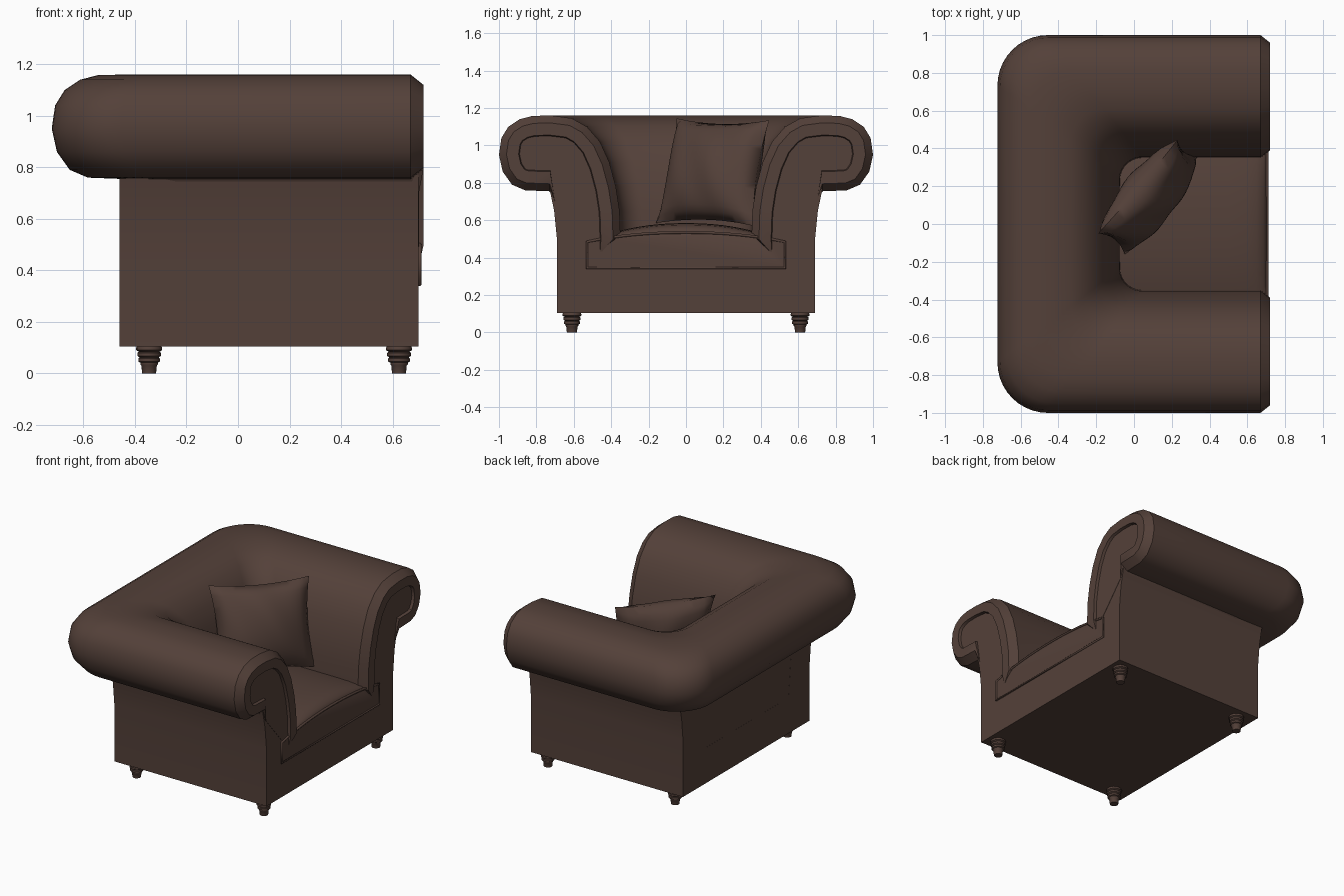
import bpy, bmesh, math
from mathutils import Vector

if "Cube" in bpy.data.objects:
    bpy.data.objects.remove(bpy.data.objects["Cube"])

brown = bpy.data.materials.new("brown leather")
brown.diffuse_color = (0.088, 0.052, 0.041, 1)
brown.use_nodes = True
brown.node_tree.nodes["Principled BSDF"].inputs["Base Color"].default_value = brown.diffuse_color


def finish(name, bm, angle=35):
    bmesh.ops.remove_doubles(bm, verts=bm.verts, dist=0.0002)
    bmesh.ops.recalc_face_normals(bm, faces=bm.faces)
    me = bpy.data.meshes.new(name)
    bm.to_mesh(me)
    bm.free()
    me.materials.append(brown)
    ob = bpy.data.objects.new(name, me)
    bpy.context.collection.objects.link(ob)
    bpy.ops.object.select_all(action='DESELECT')
    ob.select_set(True)
    bpy.context.view_layer.objects.active = ob
    bpy.ops.object.shade_smooth_by_angle(angle=math.radians(angle))
    return ob


def loft(name, rows, angle=35):
    """Skin closed sections and cap both ends."""
    bm = bmesh.new()
    vs = [[bm.verts.new(p) for p in r] for r in rows]
    n = len(rows[0])
    for a, b in zip(vs, vs[1:]):
        for i in range(n):
            j = (i + 1) % n
            bm.faces.new((a[i], a[j], b[j], b[i]))
    bm.faces.new(vs[0])
    bm.faces.new(vs[-1][::-1])
    return finish(name, bm, angle)


# Rolled arms and back: one scroll profile (y, z) swept round a U
prof = [(.35, .5), (.355, .65), (.375, .78), (.41, .91), (.46, 1.02), (.53, 1.1),
        (.61, 1.145), (.72, 1.16), (.82, 1.158), (.89, 1.14), (.95, 1.10), (.987, 1.04),
        (1.0, .95), (.98, .86), (.93, .79), (.86, .76), (.73, .755)]
hidden = [(.70, .70), (.46, .42)]


def inset(off):
    out = []
    for i, p in enumerate(prof):
        a, b = prof[max(i - 1, 0)], prof[min(i + 1, len(prof) - 1)]
        t = Vector((b[0] - a[0], b[1] - a[1])).normalized()
        out.append((p[0] + t.y * off, p[1] - t.x * off))
    return out


def end_row(x, off):
    row = [(x, y, z) for y, z in inset(off)]
    return row + [(min(x, .702), y, z) for y, z in hidden]


half = [end_row(.702, .11), end_row(.72, .105), end_row(.72, .04), end_row(.67, 0)]
SEG = 10
for k in range(SEG + 1):
    a = math.pi / 2 * k / SEG
    row = []
    for y, z in prof + hidden:
        d = y - .36
        r = .12 + .23 * max(d, 0)
        row.append((-.083 - d + r - r * math.sin(a), y - r + r * math.cos(a), z))
    half.append(row)
loft("rolled_arms_and_back", half + [[(x, -y, z) for x, y, z in r] for r in reversed(half)])

# Base body: U-shaped section running front to back, plus a back wall
side = [(.69, .105), (.69, .5), (.705, .65), (.73, .77), (.5, .77), (.46, .35)]
sec = side + [(-y, z) for y, z in reversed(side)]
loft("base_body", [[(x, y, z) for y, z in sec] for x in (-.46, .70)], 20)
wall = [(.69, .105), (.69, .5), (.705, .65), (.73, .77)]
wall += [(-y, z) for y, z in reversed(wall)]
loft("back_wall", [[(x, y, z) for y, z in wall] for x in (-.4595, -.25)], 20)


# Seat cushion: domed section with a rounded front edge
def cushion_top(y, drop):
    return .485 + .1 * (1 - abs(y / .53) ** 2.2) * (1 - drop)


N = 16
ys = [.53 - 1.06 * i / N for i in range(N + 1)]
rows = []
for x, drop in ((-.2, 0), (.5, 0), (.6, .03), (.65, .1), (.685, .25), (.705, .5)):
    rows.append([(x, .53, .345)] + [(x, y, cushion_top(y, drop)) for y in ys] + [(x, -.53, .345)])
loft("seat_cushion", rows, 50)

# Piping round the cushion front
cu = bpy.data.curves.new("cushion_piping", 'CURVE')
cu.dimensions = '3D'
cu.bevel_depth = .008
cu.bevel_resolution = 1
sp = cu.splines.new('POLY')
sp.points.add(len(rows[-1]) - 1)
for p, c in zip(sp.points, rows[-1]):
    p.co = (*c, 1)
sp.use_cyclic_u = True
cu.materials.append(brown)
bpy.context.collection.objects.link(bpy.data.objects.new("cushion_piping", cu))

# Throw pillow: pinched square between four corners, puffed along its normal
TL, TR, BL, BR = (Vector(c) for c in
                  ((-.19, -.05, 1.145), (.23, .445, 1.135), (-.05, -.16, .585), (.34, .36, .57)))
nrm = (TR - TL).cross(TL - BL).normalized()
bm = bmesh.new()
M = 18
for s in (1, -1):
    grid = []
    for i in range(M + 1):
        for j in range(M + 1):
            u, v = 2 * i / M - 1, 2 * j / M - 1
            pu = u * (1 - .09 * (1 - v * v))
            pv = v * (1 - .09 * (1 - u * u))
            a, b = (pu + 1) / 2, (pv + 1) / 2
            p = BL.lerp(BR, a).lerp(TL.lerp(TR, a), b)
            puff = .135 * (max(0, (1 - u * u) * (1 - v * v))) ** .5
            puff *= 1 + .05 * math.sin(7 * u + 3 * v)
            grid.append(bm.verts.new(p + nrm * s * puff))
    for i in range(M):
        for j in range(M):
            k = i * (M + 1) + j
            bm.faces.new((grid[k], grid[k + 1], grid[k + M + 2], grid[k + M + 1]))
finish("throw_pillow", bm, 60)

# Turned legs
turn = [(.027, 0), (.03, .03), (.034, .035), (.034, .042), (.042, .046), (.042, .058), (.037, .062),
        (.046, .068), (.046, .08), (.04, .084), (.05, .09), (.05, .1), (.045, .11)]
for nx, x in (("front", .625), ("back", -.345)):
    for ny, y in (("left", -.61), ("right", .61)):
        loft(f"{nx}_{ny}_leg",
             [[(x + r * math.cos(math.tau * k / 16), y + r * math.sin(math.tau * k / 16), z)
               for k in range(16)] for r, z in turn], 40)
